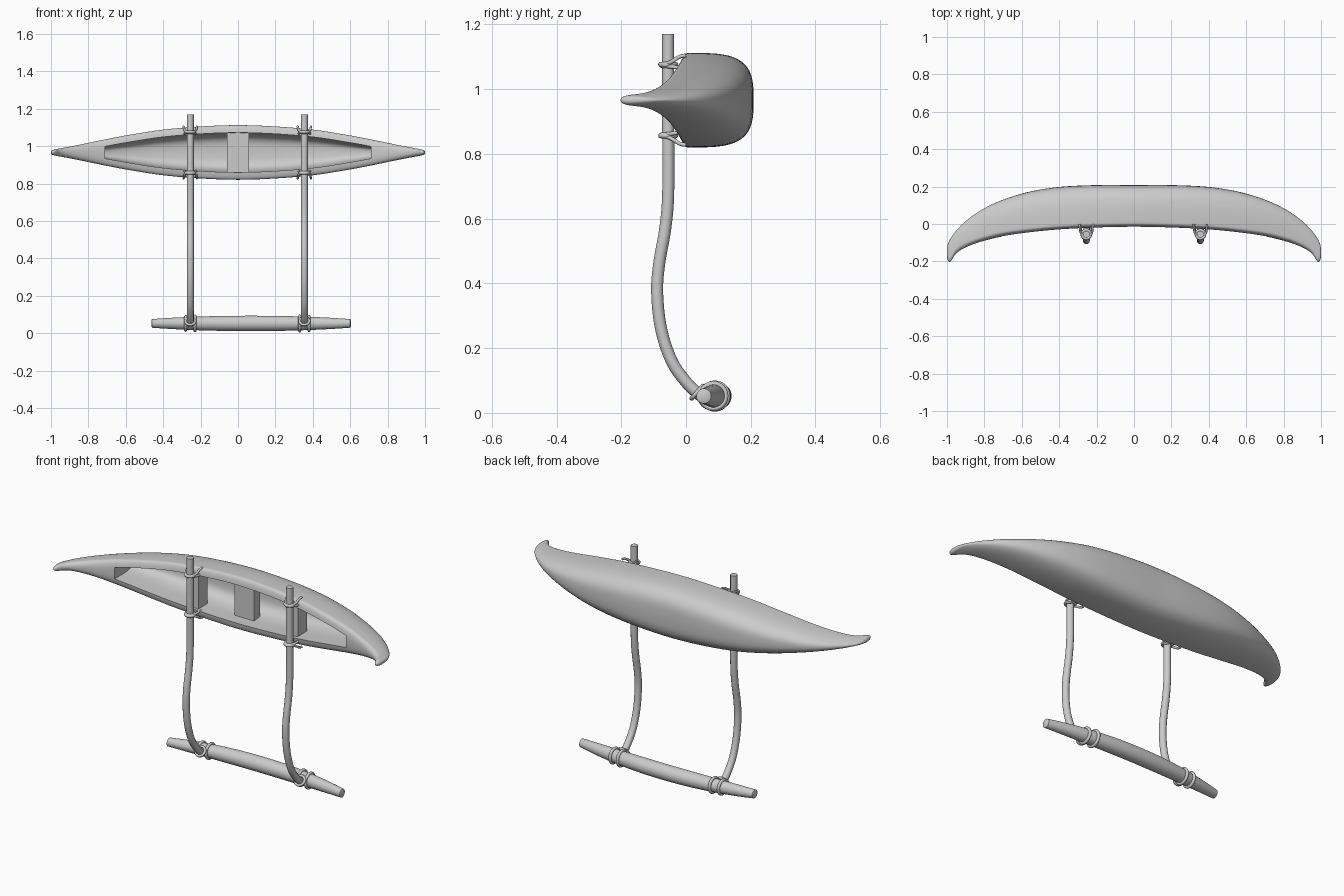
import bpy, bmesh, math
from mathutils import Vector

if "Cube" in bpy.data.objects:
    bpy.data.objects.remove(bpy.data.objects["Cube"])

ZC = 0.966            # height of the hull centre line
POLES = (-0.255, 0.355)


def finish(ob, angle=40):
    bpy.ops.object.select_all(action='DESELECT')
    bpy.context.view_layer.objects.active = ob
    ob.select_set(True)
    if ob.type == 'CURVE':
        bpy.ops.object.convert(target='MESH')
        ob = bpy.context.object
    bpy.ops.object.shade_smooth_by_angle(angle=math.radians(angle))
    return ob


def loft(name, rings):
    bm = bmesh.new()
    vs = [[bm.verts.new(p) for p in r] for r in rings]
    n = len(vs[0])
    for a, b in zip(vs, vs[1:]):
        for i in range(n):
            j = (i + 1) % n
            bm.faces.new((a[i], a[j], b[j], b[i]))
    bm.faces.new(vs[0])
    bm.faces.new(vs[-1])
    bmesh.ops.recalc_face_normals(bm, faces=bm.faces)
    me = bpy.data.meshes.new(name)
    bm.to_mesh(me)
    bm.free()
    ob = bpy.data.objects.new(name, me)
    bpy.context.collection.objects.link(ob)
    return ob


def smooth(points, steps):
    """Catmull-Rom resampling of tuples."""
    out = []
    for i in range(len(points) - 1):
        p = [points[max(0, min(len(points) - 1, i + k))] for k in (-1, 0, 1, 2)]
        for s in range(steps):
            t = s / steps
            out.append(tuple(0.5 * (2 * b + (c - a) * t + (2 * a - 5 * b + 4 * c - d) * t * t
                                    + (3 * b - a - 3 * c + d) * t ** 3) for a, b, c, d in zip(*p)))
    return out + [tuple(points[-1])]


def tube(name, points, r, steps=6, closed=False):
    cu = bpy.data.curves.new(name, 'CURVE')
    cu.dimensions = '3D'
    cu.bevel_depth = r
    cu.bevel_resolution = 4
    cu.use_fill_caps = True
    pts = points if closed else smooth(points, steps)
    sp = cu.splines.new('POLY')
    sp.points.add(len(pts) - 1)
    for q, p in zip(sp.points, pts):
        q.co = (*p, 1)
    sp.use_cyclic_u = closed
    ob = bpy.data.objects.new(name, cu)
    bpy.context.collection.objects.link(ob)
    return finish(ob)


def ring(name, centre, u, v, r, minor):
    c, u, v = Vector(centre), Vector(u).normalized(), Vector(v).normalized()
    pts = [c + r * (u * math.cos(a) + v * math.sin(a))
           for a in (math.tau * k / 24 for k in range(24))]
    return tube(name, pts, minor, closed=True)


def box(name, lo, hi):
    bpy.ops.mesh.primitive_cube_add(size=1, location=[(a + b) / 2 for a, b in zip(lo, hi)])
    ob = bpy.context.object
    ob.name = name
    ob.scale = [b - a for a, b in zip(lo, hi)]
    return ob


def spow(v, e):
    return math.copysign(abs(v) ** e, v)


# Hull stations: x, rim y, keel y, half width, squareness
half = [(0, -.018, .208, .146, 3.4), (.2, -.022, .208, .139, 3.3), (.4, -.032, .198, .122, 3.1),
        (.57, -.048, .170, .096, 2.9), (.71, -.068, .126, .07, 2.6), (.82, -.095, .073, .047, 2.4),
        (.90, -.125, .015, .031, 2.2), (.95, -.157, -.035, .022, 2), (.98, -.2, -.075, .016, 2),
        (.994, -.196, -.105, .012, 2), (1.0, -.172, -.13, .006, 2)]
full = [(-s[0], *s[1:]) for s in half[:0:-1]] + half
stations = smooth(full, 5)


def hull_ring(x, f, b, w, n):
    lip = min(.03, .35 * (b - f))
    yc = f + lip
    out = []
    for k in range(56):
        a = math.tau * k / 56
        s = spow(math.sin(a), 2 / n)
        out.append((x, yc + s * (b - yc if s > 0 else lip), ZC + w * spow(math.cos(a), 2 / n)))
    return out


def cockpit_ring(x, f, b, w, n):
    wi = w - .036 - .004 * (w / .146)
    yb = b - .035
    y0 = f + .02
    arc = [(x, y0 + (yb - y0) * spow(math.sin(a), 2 / 3.5), ZC + wi * spow(math.cos(a), 2 / 3.5))
           for a in (math.pi * k / 24 for k in range(25))]
    return [(x, -.3, ZC + wi)] + arc + [(x, -.3, ZC - wi)]


# Canoe hull with hollow cockpit
hull = loft("canoe_hull", [hull_ring(*s) for s in stations])
cutter = loft("cockpit_cutter", [cockpit_ring(*s) for s in stations if abs(s[0]) < .7101])
mod = hull.modifiers.new("cockpit", 'BOOLEAN')
mod.object = cutter
mod.operation = 'DIFFERENCE'
mod.solver = 'EXACT'
bpy.context.view_layer.objects.active = hull
bpy.ops.object.modifier_apply(modifier=mod.name)
bpy.data.objects.remove(cutter)
finish(hull, 42)

# Seat board and thwarts across the cockpit
box("seat", (-.06, .055, ZC - .112), (.06, .105, ZC + .112))
for x in POLES:
    box("thwart", (x - .015, -.005, ZC - .105), (x + .015, .075, ZC + .105))

# Outrigger float, bowed and tapered
rings = []
for i in range(41):
    t = -1 + i / 20
    y = .1 - .045 * t * t
    r = .041 - .018 * abs(t) ** 2.2
    rings.append((.07 + .53 * t, y, .052, r))
end0, end1 = rings[0], rings[-1]
rings = ([(end0[0] - .003, *end0[1:3], .016)] + rings + [(end1[0] + .003, *end1[1:3], .016)])
finish(loft("outrigger_float", [[(x, y + r * math.cos(a), z + r * math.sin(a))
                                 for a in (math.tau * k / 28 for k in range(28))]
                                for x, y, z, r in rings]), 50)

# Poles and their lashings
path = [(-.055, 1.17), (-.055, .9), (-.055, .68), (-.064, .57), (-.083, .46), (-.089, .37),
        (-.077, .26), (-.044, .16), (.005, .09), (.055, .045)]
for x in POLES:
    tube("outrigger_pole", [(x, y, z) for y, z in path], .0185, 8)
    for s in (-1, 1):
        z = ZC + s * .11
        ring("pole_wrap", (x, -.055, z), (1, 0, 0), (0, 1, 0), .023, .008)
        tube("hull_lashing", [(x - .036, .0, z + s * .028), (x - .034, -.02, z + s * .024),
                              (x - .028, -.05, z + s * .006), (x, -.079, z),
                              (x + .028, -.05, z + s * .006), (x + .034, -.02, z + s * .024),
                              (x + .036, .0, z + s * .028)], .006)
        tube("rim_lashing", [(x - .03, -.005, z - s * .012), (x - .026, -.05, z - s * .006),
                             (x, -.076, z - s * .004), (x + .026, -.05, z - s * .006),
                             (x + .03, -.005, z - s * .012)], .006)
        # Wraps around the float beside each pole
        fx = x + s * .025
        t = (fx - .07) / .53
        fy = .1 - .045 * t * t
        fr = .041 - .018 * abs(t) ** 2.2
        ring("float_wrap", (fx, fy, .052), (0, 1, 0), (0, 0, 1), fr + .003, .008)
    ring("pole_foot_wrap", (x, .035, .064), (1, 0, 0), (0, .67, .74), .026, .007)
